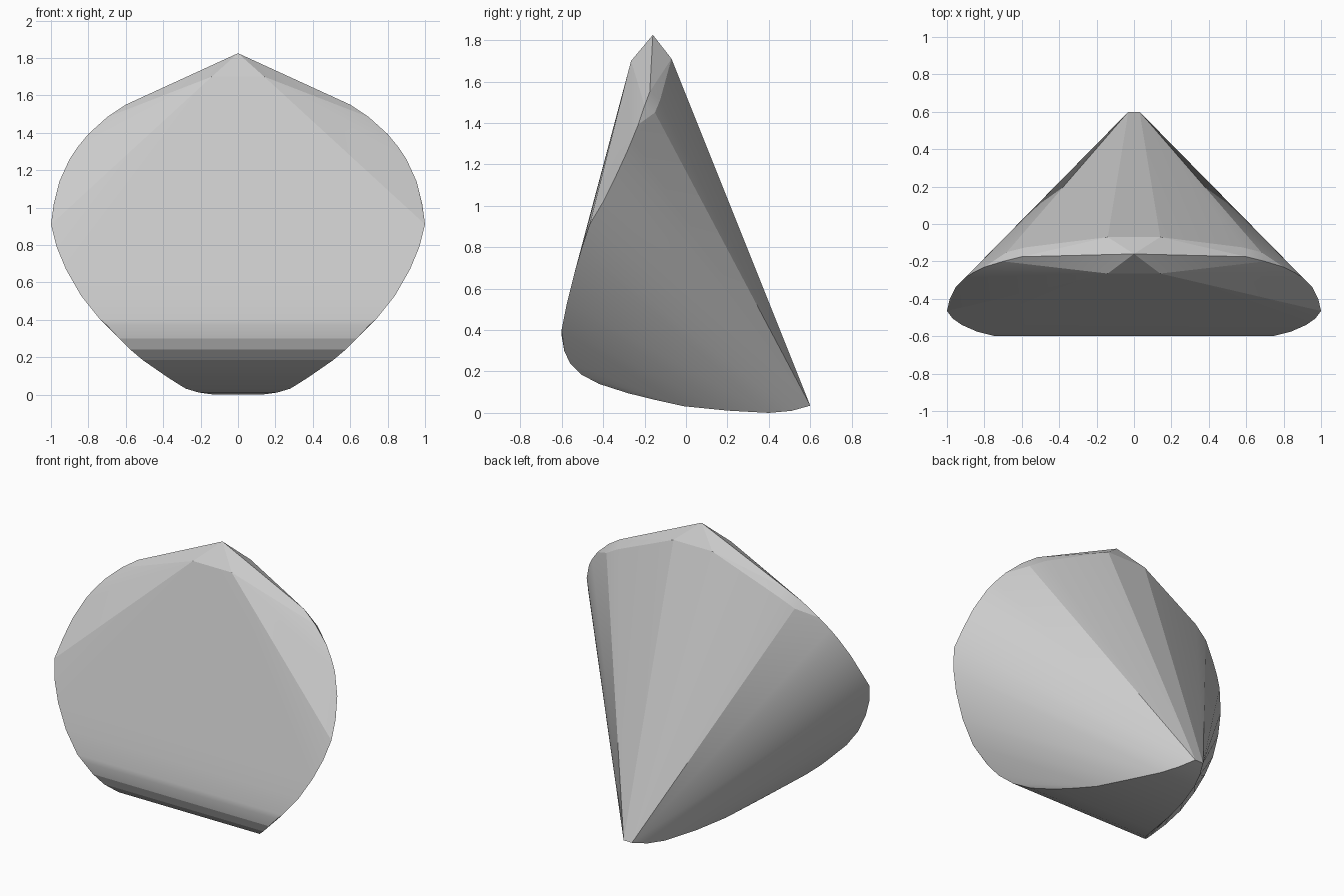
import bpy, bmesh, math

# front face and rounded underside: half width, depth, height
underside = [
    (1.0, -0.465, 0.91), (0.97, -0.505, 0.79), (0.92, -0.54, 0.67), (0.84, -0.575, 0.53),
    (0.74, -0.60, 0.405), (0.70, -0.60, 0.37), (0.635, -0.588, 0.30),
    (0.575, -0.56, 0.24), (0.51, -0.505, 0.185), (0.445, -0.42, 0.14),
    (0.38, -0.28, 0.095), (0.33, -0.15, 0.063), (0.28, -0.01, 0.032),
    (0.21, 0.20, 0.011), (0.13, 0.40, 0.0), (0.08, 0.51, 0.010), (0.03, 0.60, 0.035),
]
# widest line of the upper rim
rim = [
    (0.985, -0.40, 1.02), (0.955, -0.34, 1.14), (0.90, -0.285, 1.26),
    (0.86, -0.26, 1.32), (0.80, -0.23, 1.393), (0.70, -0.20, 1.483), (0.60, -0.175, 1.55),
]
# rear edge of the rim and the pointed crown
rear = [(0.14, -0.07, 1.71), (0.58, -0.125, 1.51), (0.68, -0.15, 1.45)]
crown = [(0.14, -0.265, 1.70), (0.0, -0.16, 1.825)]

# mirrored points wrapped in one closed skin
bm = bmesh.new()
for x, y, z in underside + rim + rear + crown:
    for s in ((1, -1) if x else (1,)):
        bm.verts.new((s * x, y, z))
res = bmesh.ops.convex_hull(bm, input=bm.verts[:])
loose = [v for v in bm.verts if not v.link_faces]
bmesh.ops.delete(bm, geom=loose, context='VERTS')
bmesh.ops.recalc_face_normals(bm, faces=bm.faces[:])
bmesh.ops.dissolve_limit(bm, angle_limit=math.radians(0.8), verts=bm.verts[:], edges=bm.edges[:])

mesh = bpy.data.meshes.new("faceted_shell")
bm.to_mesh(mesh)
bm.free()
shell = bpy.data.objects.new("faceted_shell", mesh)
bpy.context.collection.objects.link(shell)
bpy.context.view_layer.objects.active = shell
shell.select_set(True)
bpy.ops.object.shade_smooth_by_angle(angle=math.radians(12))
